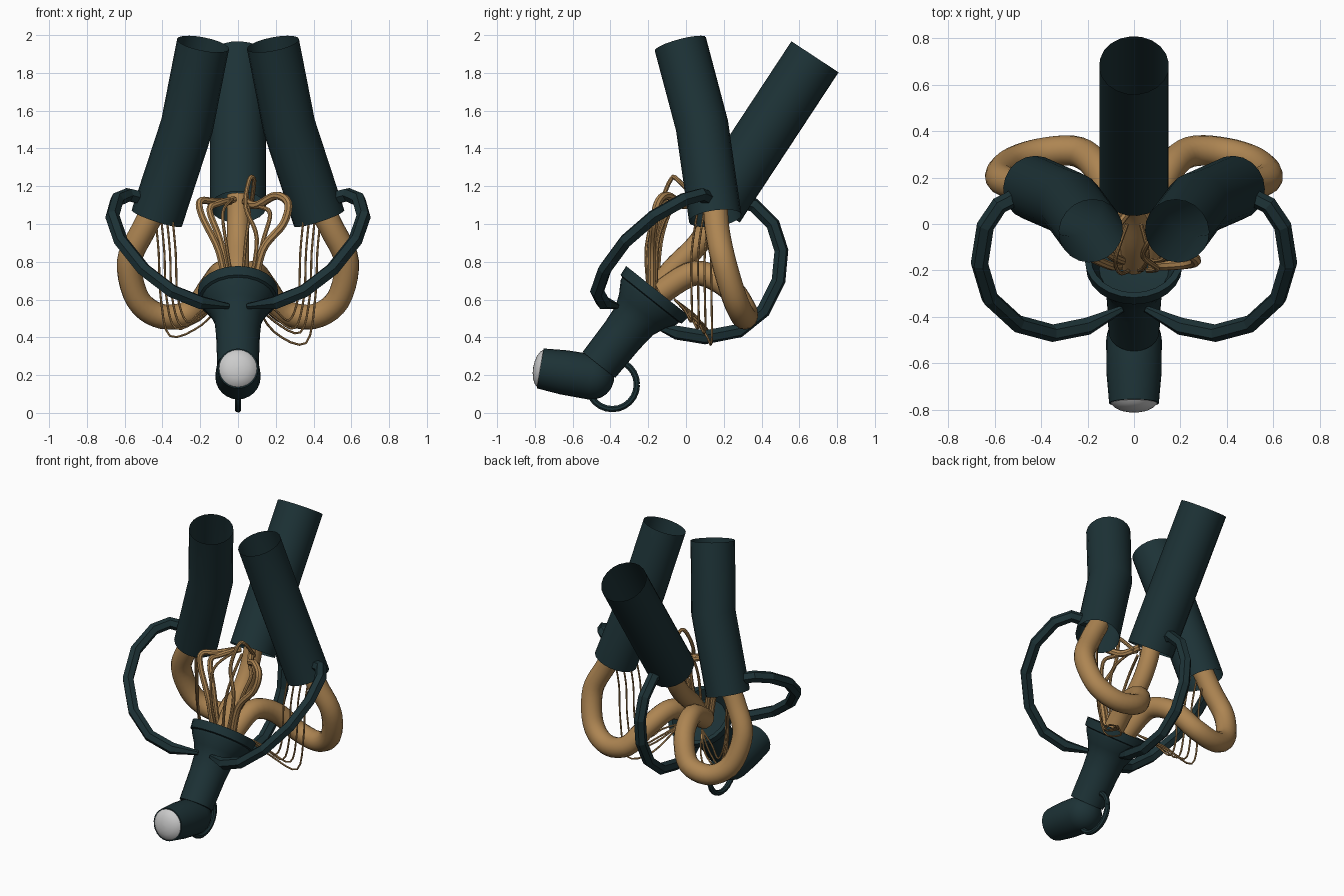
import bpy, bmesh, math, random
from mathutils import Vector

if "Cube" in bpy.data.objects:
    bpy.data.objects.remove(bpy.data.objects["Cube"])

random.seed(4)


def material(name, rgb):
    m = bpy.data.materials.new(name)
    m.diffuse_color = (*rgb, 1)
    m.use_nodes = True
    m.node_tree.nodes["Principled BSDF"].inputs["Base Color"].default_value = m.diffuse_color
    return m


DARK = material("dark_teal", (0.012, 0.032, 0.037))
TAN = material("tan", (0.42, 0.235, 0.085))


def finish(name, bm, mat, angle):
    bmesh.ops.recalc_face_normals(bm, faces=bm.faces)
    me = bpy.data.meshes.new(name)
    bm.to_mesh(me)
    bm.free()
    ob = bpy.data.objects.new(name, me)
    bpy.context.collection.objects.link(ob)
    if mat:
        me.materials.append(mat)
    if angle:
        bpy.ops.object.select_all(action='DESELECT')
        ob.select_set(True)
        bpy.context.view_layer.objects.active = ob
        bpy.ops.object.shade_smooth_by_angle(angle=math.radians(angle))
    return ob


def skin(bm, rings):
    for a, b in zip(rings, rings[1:]):
        n = len(a)
        for i in range(n):
            bm.faces.new((a[i], a[(i + 1) % n], b[(i + 1) % n], b[i]))


def spline(pts, steps):
    """Catmull-Rom path through the points."""
    p = [pts[0]] + pts + [pts[-1]]
    out = []
    for a, b, c, d in zip(p, p[1:], p[2:], p[3:]):
        for k in range(steps):
            t = k / steps
            out.append(0.5 * (2 * b + (c - a) * t + (2 * a - 5 * b + 4 * c - d) * t ** 2
                              + (3 * b - a - 3 * c + d) * t ** 3))
    return out + [pts[-1]]


def sweep(name, pts, radius, sides, mat, steps=1, cap=True, angle=40, side=1, taper=1.0):
    """Tube along a path; side=-1 mirrors it, taper narrows the first ring."""
    pts = [Vector((x * side, y, z)) for x, y, z in pts]
    if steps > 1:
        pts = spline(pts, steps)
    bm = bmesh.new()
    rings, old, n = [], None, len(pts)
    for i, p in enumerate(pts):
        tan = Vector()
        if i:
            tan += (p - pts[i - 1]).normalized()
        if i < n - 1:
            tan += (pts[i + 1] - p).normalized()
        tan.normalize()
        if old is None:
            u = tan.orthogonal().normalized()
        else:
            u = old.rotation_difference(tan) @ u
        old = tan
        v = tan.cross(u)
        r = radius * (taper if i == 0 else 1)
        rings.append([bm.verts.new(p + r * (u * math.cos(a) + v * math.sin(a)))
                      for a in (2 * math.pi * (k + 0.5) / sides for k in range(sides))])
    skin(bm, rings)
    if cap:
        bm.faces.new(rings[0])
        bm.faces.new(rings[-1])
    return finish(name, bm, mat, angle)


def lathe(name, origin, axis, profile, mat, sides=24, angle=35):
    """Revolve (radius, distance) pairs about an axis, closing both ends."""
    q = Vector(axis).to_track_quat('Z', 'Y')
    bm = bmesh.new()
    rings = [[bm.verts.new(Vector(origin) + q @ Vector((r * math.cos(a), r * math.sin(a), t)))
              for a in (2 * math.pi * k / sides for k in range(sides))] for r, t in profile]
    skin(bm, rings)
    bm.faces.new(rings[0])
    bm.faces.new(rings[-1])
    return finish(name, bm, mat, angle)


# Flared cup with its neck, tilted back
lathe("flared_cup", (0, -0.15, 0.645), (0, 0.62, 0.78),
      [(0.11, -0.5), (0.116, -0.3), (0.125, -0.2), (0.15, -0.14), (0.19, -0.075), (0.192, -0.06),
       (0.207, -0.055), (0.213, 0), (0.185, 0), (0.15, -0.07), (0.06, -0.09)], DARK)

# Elbow and nozzle with a pale domed end
nozzle_axis = (0, -0.985, 0.165)
lathe("nozzle", (0, -0.5, 0.19), nozzle_axis,
      [(0.12 * math.cos(a), 0.12 * math.sin(a)) for a in (-1.5, -1.2, -0.9, -0.6, -0.3, 0)]
      + [(0.118, 0.15), (0.107, 0.275)], DARK)
lathe("nozzle_lens", (0, -0.5, 0.19), nozzle_axis,
      [(0.1, 0.26), (0.1, 0.276), (0.087, 0.29), (0.06, 0.304), (0.03, 0.311), (0.004, 0.313)], None)

# Small ring under the elbow
ring = [(0, -0.39 + 0.13 * math.cos(a), 0.15 + 0.13 * math.sin(a))
        for a in (2 * math.pi * k / 24 for k in range(25))]
sweep("small_ring", ring, 0.018, 8, DARK, cap=False)

# Back pipe (straight, open) and its tan duct
sweep("back_pipe", [(0, 0.16, 1.09), (0, 0.683, 1.885)], 0.15, 20, DARK, cap=False)
sweep("back_duct", [(0, 0.18, 1.15), (0, 0.14, 1.02), (0, 0.06, 0.89), (0, -0.07, 0.76),
                    (0, -0.17, 0.63)], 0.06, 14, TAN, steps=5)

# Back handle hoop from the pipe to the cup
sweep("back_handle", [(0, -0.13, 0.45), (0, -0.05, 0.425), (0, 0.1, 0.4), (0, 0.28, 0.435),
                      (0, 0.41, 0.54), (0, 0.49, 0.7), (0, 0.505, 0.86), (0, 0.46, 1.0),
                      (0, 0.36, 1.1), (0, 0.23, 1.13)], 0.038, 6, DARK, angle=0, taper=0.5)

for s, tag in ((1, "right"), (-1, "left")):
    # Bent side pipe, open at both ends
    sweep(tag + "_pipe", [(0.43, 0.155, 1.03), (0.27, 0.085, 1.52), (0.185, -0.03, 1.953)],
          0.14, 20, DARK, cap=False, side=s, angle=25)
    # Looping tan duct from pipe to cup
    sweep(tag + "_duct", [(0.42, 0.155, 1.12), (0.5, 0.165, 0.97), (0.575, 0.2, 0.8),
                          (0.53, 0.26, 0.6), (0.4, 0.305, 0.51), (0.24, 0.31, 0.54),
                          (0.14, 0.22, 0.67), (0.08, 0.05, 0.74), (0.05, -0.13, 0.64)],
          0.066, 14, TAN, steps=5, side=s)
    # Faceted side handle
    sweep(tag + "_handle", [(0.05, -0.365, 0.565), (0.2, -0.44, 0.585), (0.35, -0.47, 0.645),
                            (0.5, -0.43, 0.76), (0.62, -0.32, 0.91), (0.665, -0.17, 1.04),
                            (0.64, -0.01, 1.13), (0.58, 0.08, 1.155), (0.48, 0.13, 1.13)],
          0.038, 6, DARK, side=s, angle=0, taper=0.4)
    # Thin wires hanging from pipe to cup
    for i in range(4):
        x = 0.33 + 0.03 * i
        low = 0.5 - 0.035 * i + random.uniform(-0.02, 0.02)
        if s > 0 and i == 3:
            low = 0.37
        y = 0.03 + 0.035 * i
        sweep(f"{tag}_wire_{i}", [(x + 0.02, y + 0.03, 1.06), (x, y, 0.85), (x - 0.01, y, 0.62),
                                  (x - 0.06, y, low), (0.19, y - 0.04, low + 0.06),
                                  (0.08, -0.06, 0.6)], 0.006, 6, TAN, steps=4, side=s)

# Arching strands from the cup to the back pipe
strands = [
    (0.022, [(0.08, -0.18, 0.62), (0.13, -0.18, 0.86), (0.24, -0.17, 1.0), (0.265, -0.15, 1.11),
             (0.2, -0.1, 1.15), (0.1, -0.01, 1.1), (0.04, 0.1, 1.12)]),
    (0.019, [(-0.06, -0.18, 0.62), (-0.1, -0.18, 0.85), (-0.19, -0.14, 1.04), (-0.2, -0.11, 1.12),
             (-0.13, -0.05, 1.12), (-0.04, 0.08, 1.12)]),
    (0.018, [(-0.04, -0.16, 0.65), (-0.09, -0.14, 0.9), (-0.15, -0.09, 1.07), (-0.1, -0.04, 1.11),
             (-0.02, 0.06, 1.13)]),
    (0.012, [(0.06, -0.2, 0.65), (0.1, -0.19, 0.92), (0.04, -0.14, 1.09), (0.06, -0.08, 1.235),
             (0.085, -0.04, 1.23), (0.07, 0.08, 1.1)]),
    (0.012, [(0.07, -0.16, 0.65), (0.13, -0.15, 0.9), (0.17, -0.1, 1.05), (0.12, -0.04, 1.09),
             (0.04, 0.08, 1.1)]),
    (0.009, [(-0.02, -0.2, 0.65), (-0.06, -0.21, 0.88), (-0.08, -0.15, 1.06), (-0.03, 0.0, 1.13)]),
    (0.009, [(0.02, -0.2, 0.65), (0.04, -0.19, 0.9), (0.06, -0.13, 1.06), (0.03, 0.0, 1.13)]),
]
for i, (r, pts) in enumerate(strands):
    sweep(f"strand_{i}", pts, r, 8, TAN, steps=5)
